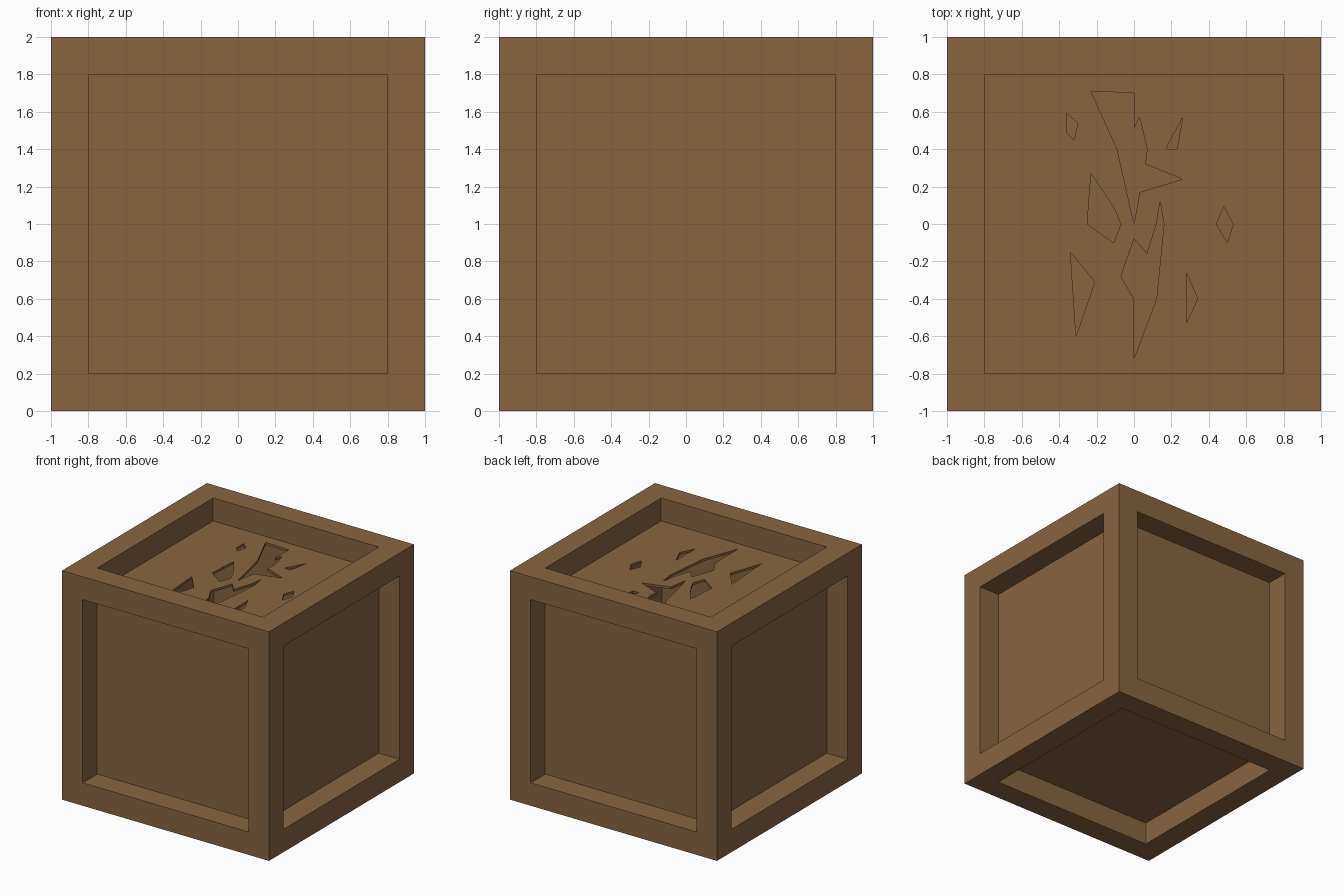
import bpy
import bmesh

HALF = 1.0      # half the crate
BAR = 0.2       # frame width and recess depth
SKIN = 0.02     # panel thickness
INNER = HALF - BAR

default = bpy.data.objects.get("Cube")
if default:
    bpy.data.objects.remove(default, do_unlink=True)

wood = bpy.data.materials.new("brown_wood")
wood.use_nodes = True
brown = (0.25, 0.13, 0.051, 1.0)
wood.diffuse_color = brown
bsdf = next(n for n in wood.node_tree.nodes if n.type == 'BSDF_PRINCIPLED')
bsdf.inputs["Base Color"].default_value = brown


def add_object(name, bm, z):
    """Turn a bmesh into a flat shaded wooden part."""
    mesh = bpy.data.meshes.new(name)
    bm.to_mesh(mesh)
    bm.free()
    mesh.materials.clear()
    mesh.materials.append(wood)
    obj = bpy.data.objects.new(name, mesh)
    obj.location.z = z
    bpy.context.collection.objects.link(obj)
    return obj


# Frame: a cube with a square opening sunk into each face
bm = bmesh.new()
bmesh.ops.create_cube(bm, size=2 * HALF)
openings = list(bm.faces)
bmesh.ops.inset_individual(bm, faces=openings, thickness=BAR, use_even_offset=True)
sunk = bmesh.ops.extrude_discrete_faces(bm, faces=openings)["faces"]
for face in sunk:
    face.normal_update()
    bmesh.ops.translate(bm, verts=face.verts, vec=-face.normal * BAR)
bmesh.ops.delete(bm, geom=sunk, context='FACES_ONLY')
add_object("crate_frame", bm, HALF)

# Hollow inner box: side and bottom panels, open at the top
bm = bmesh.new()
bmesh.ops.create_cube(bm, size=2 * INNER)
lid = [f for f in bm.faces if f.normal.z > 0.5]
bmesh.ops.delete(bm, geom=lid, context='FACES_ONLY')
box = add_object("side_and_bottom_panels", bm, HALF)
shell = box.modifiers.new("thickness", 'SOLIDIFY')
shell.thickness = SKIN
shell.offset = -1
shell.use_even_offset = True
shell.use_rim = False

# Broken top panel: a filled square outline with splintered holes
square = [(-INNER, -INNER), (INNER, -INNER), (INNER, INNER), (-INNER, INNER)]
holes = [
    # large split
    [(-.23, .71), (0, .7), (0, .51), (.03, .57), (.07, .4), (.06, .32),
     (.26, .24), (.03, .17), (0, 0), (-.09, .4)],
    # long front split
    [(0, -.08), (.07, -.16), (.12, 0), (.14, .12), (.16, 0), (.12, -.4),
     (0, -.72), (0, -.4), (-.07, -.28)],
    # middle chip
    [(-.23, .27), (-.11, .09), (-.07, 0), (-.11, -.1), (-.25, 0)],
    # small chips
    [(-.36, .59), (-.3, .54), (-.32, .45), (-.36, .49)],
    [(.48, .09), (.53, 0), (.5, -.1), (.44, 0)],
    [(.26, .57), (.23, .4), (.17, .4)],
    [(-.34, -.15), (-.21, -.31), (-.31, -.6)],
    [(.28, -.26), (.34, -.4), (.28, -.53)],
]
outline = bpy.data.curves.new("top_outline", 'CURVE')
outline.dimensions = '2D'
outline.fill_mode = 'BOTH'
outline.extrude = SKIN / 2
for loop in [square] + holes:
    spline = outline.splines.new('POLY')
    spline.points.add(len(loop) - 1)
    for point, (x, y) in zip(spline.points, loop):
        point.co = (x, y, 0, 1)
    spline.use_cyclic_u = True

# Convert the outline to a clean mesh plate
helper = bpy.data.objects.new("top_outline", outline)
bpy.context.collection.objects.link(helper)
bpy.context.view_layer.update()
evaluated = helper.evaluated_get(bpy.context.evaluated_depsgraph_get())
plate = bpy.data.meshes.new_from_object(evaluated)
bpy.data.objects.remove(helper, do_unlink=True)
bm = bmesh.new()
bm.from_mesh(plate)
bpy.data.meshes.remove(plate)
bmesh.ops.remove_doubles(bm, verts=bm.verts, dist=0.0001)
bmesh.ops.recalc_face_normals(bm, faces=bm.faces)
for face in bm.faces:
    face.smooth = False
    face.material_index = 0
add_object("broken_top_panel", bm, HALF + INNER - SKIN / 2)
